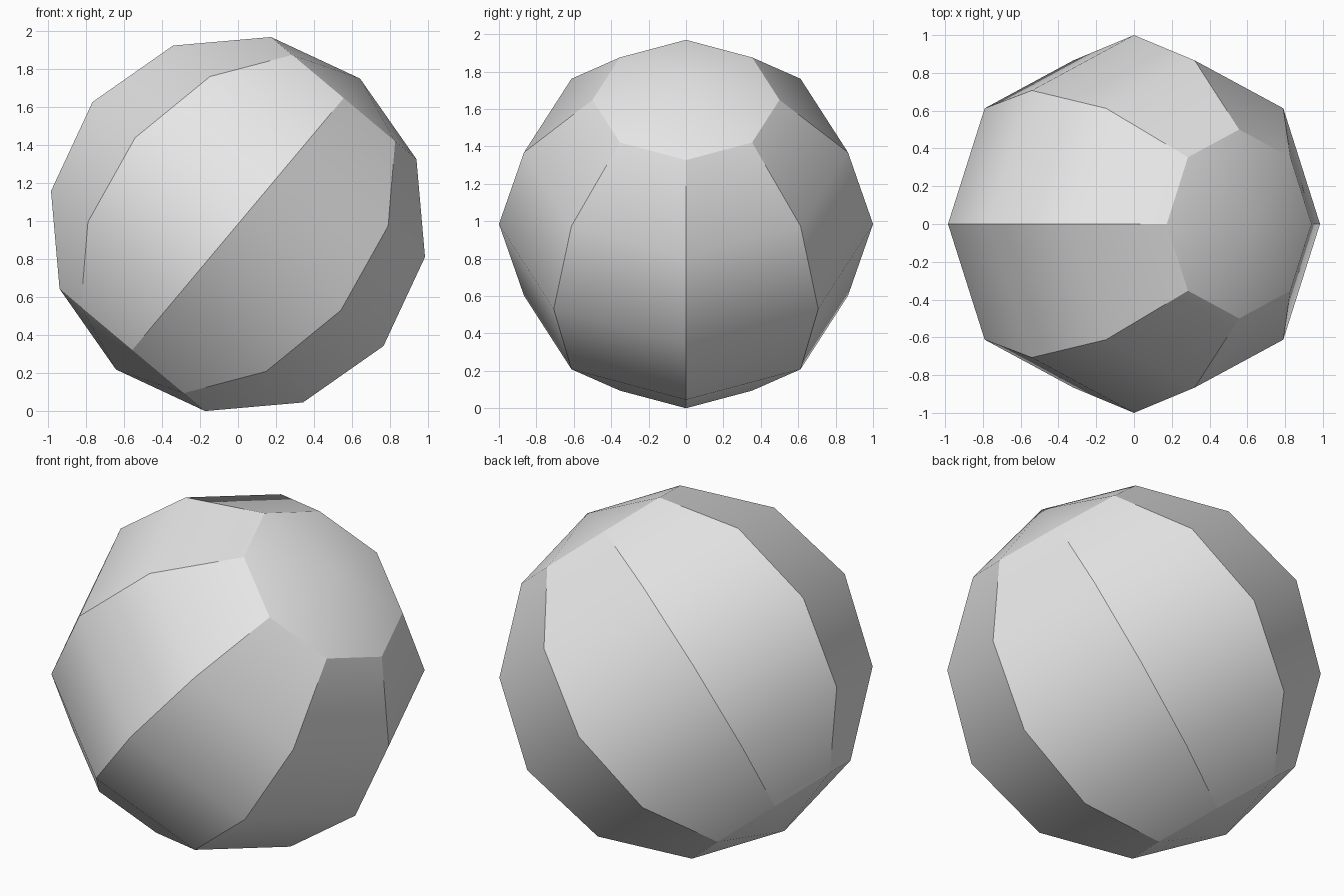
import bpy
import math
from mathutils import Matrix

# Remove the default object
cube = bpy.data.objects.get("Cube")
if cube:
    bpy.data.objects.remove(cube, do_unlink=True)

# Single grey material
grey = bpy.data.materials.new("light_grey")
grey.use_nodes = True
color = (0.8, 0.8, 0.8, 1.0)
grey.diffuse_color = color
grey.node_tree.nodes["Principled BSDF"].inputs["Base Color"].default_value = color

# Low-poly ball: eight segments, six rings, poles leaning toward +x
bpy.ops.mesh.primitive_uv_sphere_add(segments=8, ring_count=6, radius=1.0, location=(0, 0, 0))
ball = bpy.context.object
ball.name = "tilted_ball"
ball.data.name = "tilted_ball"
ball.data.transform(Matrix.Rotation(math.radians(40), 4, 'Y'))

# Rest the lowest corner on the ground
lowest = min(v.co.z for v in ball.data.vertices)
ball.data.transform(Matrix.Translation((0, 0, -lowest)))
ball.data.materials.append(grey)

# Smooth shading, with the meridians and cap rims kept sharp
bpy.ops.object.shade_smooth_by_angle(angle=math.radians(30))
